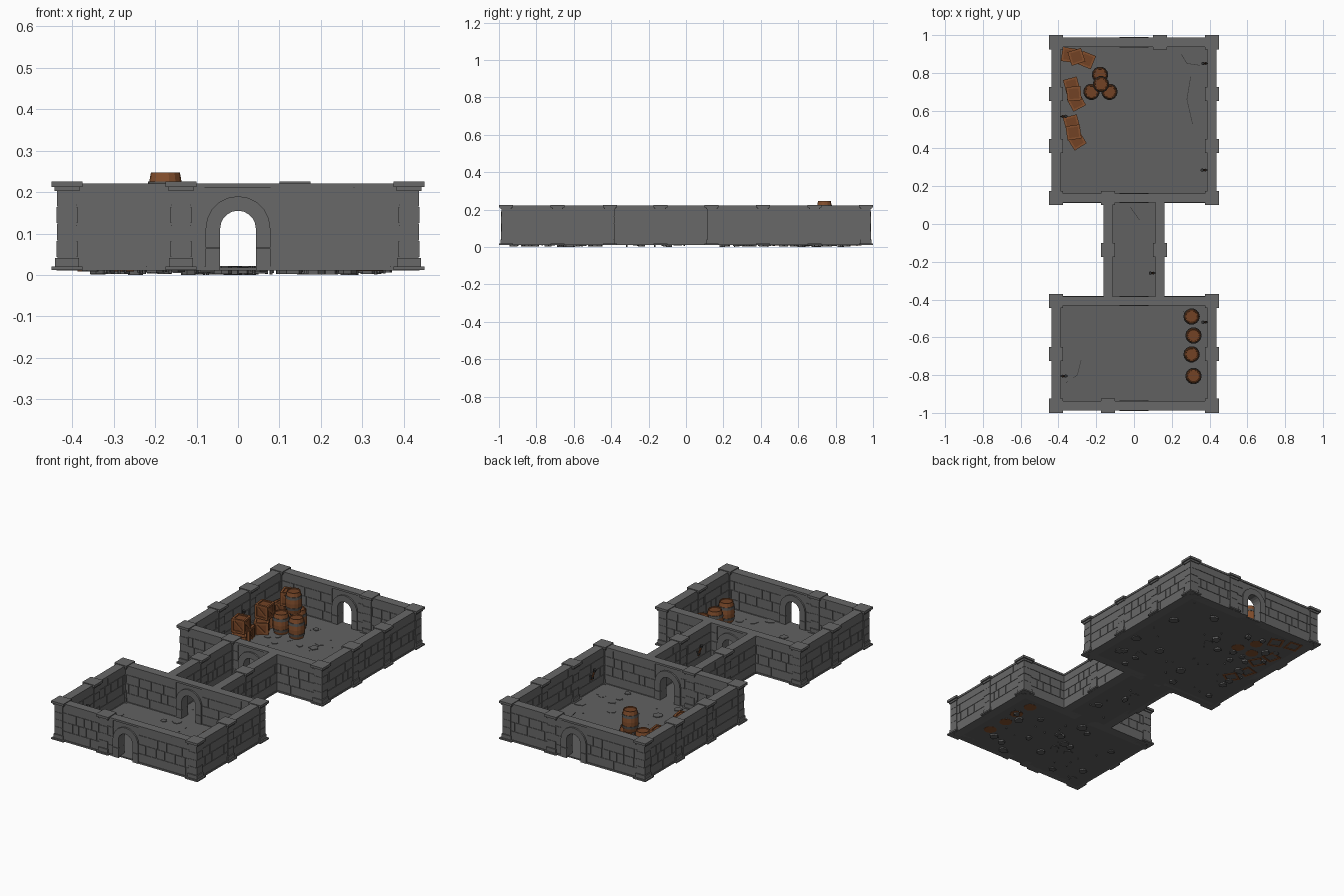
import bpy, bmesh, math, random
from mathutils import Matrix, Vector

if "Cube" in bpy.data.objects:
    bpy.data.objects.remove(bpy.data.objects["Cube"])
random.seed(4)

def material(name, r, g, b):
    m = bpy.data.materials.new(name)
    m.diffuse_color = (r, g, b, 1)
    m.use_nodes = True
    m.node_tree.nodes["Principled BSDF"].inputs["Base Color"].default_value = m.diffuse_color
    return m

STONE = material("grey stone", .14, .14, .14)
FLOOR = material("floor stone", .12, .12, .12)
DARK = material("dark iron", .035, .035, .035)
IRON = material("grey iron", .09, .085, .08)
WOOD = material("brown wood", .23, .078, .026)
PANEL = material("dark wood", .17, .055, .018)

def finish(name, bm, *mats):
    bmesh.ops.recalc_face_normals(bm, faces=bm.faces)
    me = bpy.data.meshes.new(name)
    bm.to_mesh(me)
    bm.free()
    for m in mats:
        me.materials.append(m)
    ob = bpy.data.objects.new(name, me)
    bpy.context.collection.objects.link(ob)
    return ob

def box(bm, lo, hi, M=Matrix(), mat=0):
    c = [(a + b) / 2 for a, b in zip(lo, hi)]
    s = [b - a for a, b in zip(lo, hi)]
    r = bmesh.ops.create_cube(bm, size=1, matrix=M @ Matrix.Translation(c) @ Matrix.Diagonal((*s, 1)))
    for f in {f for v in r['verts'] for f in v.link_faces}:
        f.material_index = mat

def prism(bm, pts, M, depth, mat=0):
    """Extrude a closed outline along M's local z, from 0 to depth."""
    face = bm.faces.new([bm.verts.new(M @ Vector((x, y, 0))) for x, y in pts])
    face.material_index = mat
    r = bmesh.ops.extrude_face_region(bm, geom=[face])
    vs = [g for g in r['geom'] if isinstance(g, bmesh.types.BMVert)]
    bmesh.ops.translate(bm, verts=vs, vec=M.to_3x3() @ Vector((0, 0, depth)))
    for v in vs:
        for f in v.link_faces:
            f.material_index = mat

# Walls: core, cap, skirting and courses of blocks on both sides
AZ, RI, RO = .112, .043, .078      # arch centre height, inner and outer radius

def arc(r, n):
    return [(r * math.cos(math.pi * i / n), AZ + r * math.sin(math.pi * i / n)) for i in range(n + 1)]

def wall(name, p0, p1, door=False):
    p0, p1 = Vector((*p0, 0)), Vector((*p1, 0))
    d, L = (p1 - p0).normalized(), (p1 - p0).length / 2
    M = Matrix.Translation((p0 + p1) / 2) @ Matrix.Rotation(math.atan2(d.y, d.x), 4, 'Z')
    UP = Matrix.Rotation(math.pi / 2, 4, 'X')      # outline in x,z
    bm = bmesh.new()
    spans = [(-L, -RO), (RO, L)] if door else [(-L, L)]
    if door:
        pts = [(L, .012), (L, .212), (-L, .212), (-L, .012), (-RI, .012)] + arc(RI, 10)[::-1] + [(RI, .012)]
        prism(bm, pts, M @ Matrix.Translation((0, .0185, 0)) @ UP, .037)
    else:
        box(bm, (-L, -.0185, .012), (L, .0185, .212), M)
    box(bm, (-L, -.0245, .21), (L, .0245, .221), M)
    for a, b in spans:
        box(bm, (a, -.025, .011), (b, .025, .02), M)
        for side in (-1, 1):
            y0, y1 = sorted((side * .018, side * .0215))
            for z0, z1, step in ((.02, .067, .24), (.069, .118, .052), (.120, .168, .06), (.170, .211, .3)):
                x = a
                while x < b - .001:
                    w = step * random.uniform(.65, 1.3)
                    e = b if x + w > b - .02 else x + w
                    box(bm, (x, y0, z0), (e - .0025, y1, z1), M)
                    x = e
    if door:                                       # raised arch frame
        F = M @ Matrix.Translation((0, .0275, 0)) @ UP
        inner, outer = arc(RI, 10), arc(RO, 10)
        for i in range(0, 10, 2):
            prism(bm, inner[i:i + 3] + outer[i:i + 3][::-1], F, .055)
        for s in (-1, 1):
            for z0, z1 in ((.011, .064), (.066, AZ)):
                x0, x1 = sorted((s * RI, s * RO))
                box(bm, (x0, -.0275, z0), (x1, .0275, z1), M)
    finish(name, bm, STONE)

X, Y0, Y1, Y2, Y3, C = .4125, -.9625, -.4075, .1375, .9625, .1375
for y, n in ((Y0, "entrance"), (Y1, "small_room_back"), (Y2, "large_room_front"), (Y3, "exit")):
    wall(n + "_wall", (-X, y), (X, y), True)
for s, n in ((-1, "left"), (1, "right")):
    wall("small_room_%s_wall" % n, (s * X, Y0), (s * X, Y1))
    wall("large_room_%s_wall" % n, (s * X, Y2), (s * X, Y3))
    wall("corridor_%s_wall" % n, (s * C, Y1 + .02), (s * C, Y2 - .02))

# Pillars: stacked blocks with foot and cap
def pillar(x, y):
    bm = bmesh.new()
    M = Matrix.Translation((x, y, 0))
    for h, z0, z1 in ((.0375, .012, .02), (.029, .02, .041), (.023, .041, .2), (.0255, .043, .082),
                      (.0245, .084, .123), (.0255, .125, .164), (.0245, .166, .202),
                      (.03, .202, .212), (.0375, .212, .225)):
        box(bm, (-h, -h, z0), (h, h, z1), M)
    finish("pillar", bm, STONE)

for s in (-1, 1):
    for y in (Y0, -.6875, Y1, Y2, .4125, .6875, Y3):
        pillar(s * X, y)
    pillar(s * C, -.1375)
for x, y in ((-C, Y0), (-C, Y2), (C, Y3)):
    pillar(x, y)

# Floors
bm = bmesh.new()
for x, y0, y1 in ((.425, Y0 - .012, Y1 + .012), (.14, Y1, Y2), (.425, Y2 - .012, Y3 + .012)):
    box(bm, (-x, y0, .011), (x, y1, .018))
finish("floor", bm, FLOOR)

# Loose flagstones sunk through the floor, and crumbs
bm = bmesh.new()
for hx, y0, y1, n in ((.36, -.92, -.45, 20), (.09, -.36, .1, 5), (.36, .19, .92, 28)):
    for i in range(n * 2):
        r = random.uniform(.016, .03) if i < n else .004
        k = random.randint(5, 7)
        pts = [(r * random.uniform(.65, 1.1) * math.cos(6.283 * j / k),
                r * random.uniform(.65, 1.1) * math.sin(6.283 * j / k)) for j in range(k)]
        z = random.uniform(0, .008) if i else 0
        M = Matrix.Translation((random.uniform(-hx, hx), random.uniform(y0, y1), z))
        prism(bm, pts, M, random.uniform(.0195, .022) - z)
finish("flagstones", bm, FLOOR)

# Floor cracks as thin dark strips
bm = bmesh.new()
for path in ([(.25, .9), (.28, .85), (.35, .84)], [(.3, .78), (.28, .66), (.31, .53)],
             [(-.02, .09), (.03, .02)], [(-.36, -.84), (-.3, -.8), (-.28, -.72)], [(.26, -.46), (.3, -.51)]):
    for a, b in zip(path, path[1:]):
        a, b = Vector((*a, 0)), Vector((*b, 0))
        d = b - a
        M = Matrix.Translation(a) @ Matrix.Rotation(math.atan2(d.y, d.x), 4, 'Z')
        box(bm, (0, -.0015, .017), (d.length, .0015, .0188), M)
finish("floor_cracks", bm, DARK)

# Barrels: turned profile with two hoops and a sunken lid
def barrel(x, y, z=.01):
    bm = bmesh.new()
    H, N = .118, 14
    prof = [(0, 0, 0), (.034, 0, 0), (.039, .022, 0), (.0415, .022, 1), (.0435, .036, 1), (.0415, .036, 1),
            (.043, .059, 0), (.0415, .082, 0), (.0435, .082, 1), (.0415, .096, 1), (.039, .096, 1),
            (.035, H, 0), (.031, H, 0), (.030, H - .005, 0), (0, H - .005, 0)]
    rings = [[bm.verts.new((x + r * math.cos(6.28319 * i / N), y + r * math.sin(6.28319 * i / N), z + h))
              for i in range(N)] for r, h, _ in prof[1:-1]]
    for k, (a, b) in enumerate(zip(rings, rings[1:])):
        for i in range(N):
            j = (i + 1) % N
            f = bm.faces.new((a[i], a[j], b[j], b[i]))
            f.material_index = prof[k + 2][2]
    bm.faces.new(rings[0])
    bm.faces.new(rings[-1]).material_index = 2
    finish("barrel", bm, WOOD, IRON, PANEL)

for x, y in ((-.18, .79), (-.225, .70), (-.13, .70), (.305, -.49), (.315, -.59), (.305, -.69), (.315, -.805)):
    barrel(x, y)
barrel(-.175, .74, .129)

# Crates: panel core inside a frame of beams, braced diagonally
def crate(x, y, level, deg):
    bm = bmesh.new()
    M = Matrix.Translation((x, y, .0455 + .075 * level)) @ Matrix.Rotation(math.radians(deg), 4, 'Z')
    h, t = .0375, .011
    c = h - .005
    box(bm, (-c, -c, -c), (c, c, c), M, 1)
    for axis in range(3):
        for s in (-1, 1):
            for q in (-1, 1):
                lo, hi = [0] * 3, [0] * 3
                lo[axis], hi[axis] = -h, h
                for k, sg in zip([a for a in range(3) if a != axis], (s, q)):
                    lo[k], hi[k] = sorted((sg * h, sg * (h - t)))
                box(bm, lo, hi, M)
    for i in range(4):
        R = M @ Matrix.Rotation(i * math.pi / 2, 4, 'Z') @ Matrix.Rotation(math.pi / 4, 4, 'Y')
        box(bm, (-.038, -.035, -.005), (.038, -.03, .005), R)
    finish("crate", bm, WOOD, PANEL)

for x, y, lv, a in ((-.345, .895, 0, -8), (-.25, .868, 0, -22), (-.305, .885, 1, 18),
                    (-.33, .735, 0, 15), (-.305, .645, 0, 28), (-.318, .69, 1, 5),
                    (-.33, .535, 0, 15), (-.302, .44, 0, 32), (-.32, .485, 1, 8)):
    crate(x, y, lv, a)

# Wall torches: leaning stick, iron head and bracket
def torch(x, y, side):
    bm = bmesh.new()
    M = Matrix.Translation((x, y, .12)) @ Matrix.Rotation(-side * .3, 4, 'Y')
    for r0, r1, z, d, m in ((.004, .006, -.005, .06, 0), (.008, .009, .025, .014, 1), (.008, .007, -.022, .008, 1)):
        r = bmesh.ops.create_cone(bm, cap_ends=True, segments=6, radius1=r0, radius2=r1, depth=d,
                                  matrix=M @ Matrix.Translation((0, 0, z)))
        for f in {f for v in r['verts'] for f in v.link_faces}:
            f.material_index = m
    x0, x1 = sorted((0, side * .024))
    box(bm, (x0, -.003, -.018), (x1, .003, -.01), Matrix.Translation((x, y, .12)), 1)
    finish("torch", bm, WOOD, DARK)

for x, y in ((.373, .85), (.37, .285), (-.37, .57), (.373, -.52), (-.37, -.805), (.095, -.26)):
    torch(x, y, 1 if x > 0 else -1)
